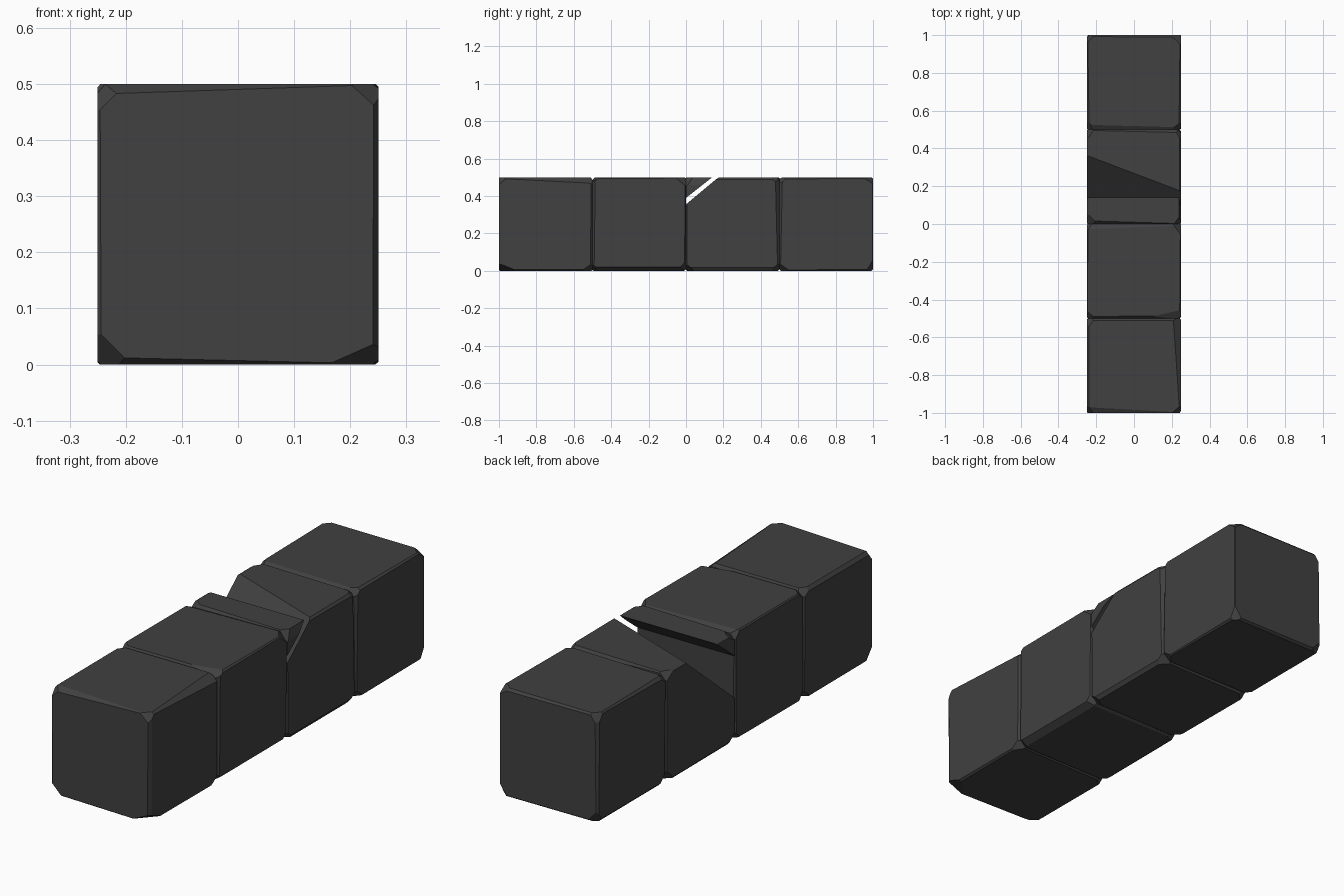
import bpy, bmesh, random
from mathutils import Vector

if "Cube" in bpy.data.objects:
    bpy.data.objects.remove(bpy.data.objects["Cube"])

random.seed(4)
H = 0.25  # half size of a block

stone = bpy.data.materials.new("dark_stone")
stone.diffuse_color = (0.052, 0.052, 0.052, 1)
stone.use_nodes = True
stone.node_tree.nodes["Principled BSDF"].inputs["Base Color"].default_value = stone.diffuse_color


def chop(bm, co, no):
    """Slice off everything on the normal's side and cap the hole."""
    geom = bm.verts[:] + bm.edges[:] + bm.faces[:]
    res = bmesh.ops.bisect_plane(bm, geom=geom, dist=1e-5, plane_co=co,
                                 plane_no=no, clear_outer=True)
    edges = [e for e in res["geom_cut"]
             if isinstance(e, bmesh.types.BMEdge) and e.is_boundary]
    if edges:
        bmesh.ops.edgeloop_fill(bm, edges=edges)


def chop3(bm, a, b, c, centre=Vector()):
    """Chop with a plane through three points, keeping the centre."""
    a, b, c = Vector(a), Vector(b), Vector(c)
    n = (b - a).cross(c - a).normalized()
    if n.dot(a - centre) < 0:
        n = -n
    chop(bm, a, n)


def bevel_edge(bm, signs, a0, a1, b):
    """Worn edge: a0 and a1 are insets on one face at both ends, b on the other."""
    k = signs.index(0)
    i, j = [n for n in range(3) if n != k]
    p = []
    for t, di, dj in ((-1, a0, 0), (1, a1, 0), (-1, 0, b)):
        v = Vector()
        v[k] = t * H
        v[i] = signs[i] * (H - di)
        v[j] = signs[j] * (H - dj)
        p.append(v)
    chop3(bm, *p)


def chip_corner(bm, s, ins):
    c = Vector(s) * H
    pts = []
    for k in range(3):
        v = c.copy()
        v[k] -= s[k] * ins[k]
        pts.append(v)
    chop3(bm, *pts)


def finish(bm, name, y):
    bmesh.ops.remove_doubles(bm, verts=bm.verts, dist=1e-4)
    bmesh.ops.recalc_face_normals(bm, faces=bm.faces)
    me = bpy.data.meshes.new(name)
    bm.to_mesh(me)
    bm.free()
    me.materials.append(stone)
    ob = bpy.data.objects.new(name, me)
    ob.location = (0, y, H)
    bpy.context.collection.objects.link(ob)


# The wear seen on each block; all other edges get light random wear
worn_edges = [
    {(1, 0, 1): (.008, .042, .006), (0, -1, 1): (.03, .002, .018),
     (1, -1, 0): (.01, .008, .02), (0, -1, -1): (.02, .002, .013)},
    {(0, 1, 1): (.028, .008, .012), (1, 0, -1): (.03, .03, .02)},
    {(0, -1, 1): (.017, .002, .02), (1, 1, 0): (.01, .022, .01),
     (0, 1, 1): (.004, .016, .005)},
    {(0, -1, 1): (.025, .012, .015), (1, 1, 0): (.003, .003, .004)},
]
chipped = [
    {(-1, -1, -1): (.06, .05, .06), (1, -1, -1): (.09, .1, .04),
     (1, -1, 1): (.05, .04, .045), (-1, -1, 1): (.05, .04, .05),
     (1, 1, -1): (.04, .06, .04)},
    {(1, -1, 1): (.2, .045, .025)},
    {},
    {(-1, -1, 1): (.04, .055, .04), (1, 1, -1): (.04, .035, .06)},
]


def stone_block(n):
    bm = bmesh.new()
    bmesh.ops.create_cube(bm, size=2 * H)
    R = (-1, 0, 1)
    for s in [(x, y, z) for x in R for y in R for z in R]:
        if s.count(0) == 1:
            a = random.uniform(.004, .014)
            ins = worn_edges[n].get(s, (a, random.uniform(.003, .014),
                                        a * random.uniform(.6, 1.4)))
            bevel_edge(bm, s, *ins)
    for s in [(x, y, z) for x in (-1, 1) for y in (-1, 1) for z in (-1, 1)]:
        ins = chipped[n].get(s, [random.uniform(.035, .06) for _ in R])
        chip_corner(bm, s, ins)
    return bm


for n, name in enumerate(("front_block", "second_block", "cracked_block", "back_block")):
    y = -0.75 + 0.5 * n
    bm = stone_block(n)
    if n == 2:
        # crack splits off the upper front part
        p = Vector((-H, 0.11, H))
        no = (Vector((H, -0.08, H)) - p).cross(Vector((-H, -0.25, -0.05)) - p).normalized()
        if no.z < 0:
            no = -no
        piece = bm.copy()
        chop(piece, p + no * .002, -no)
        # chipped right end of the broken piece
        chop3(piece, (H, -.11, H), (H, -H, .14), (H - .03, -.11, H), Vector((-.1, -.2, .2)))
        chop3(piece, (H - .012, -.13, H), (H, -.13, .21), (H - .012, -H, H),
              Vector((-.1, -.2, .2)))
        finish(piece, "broken_piece", y)
        chop(bm, p - no * .002, no)
    finish(bm, name, y)
